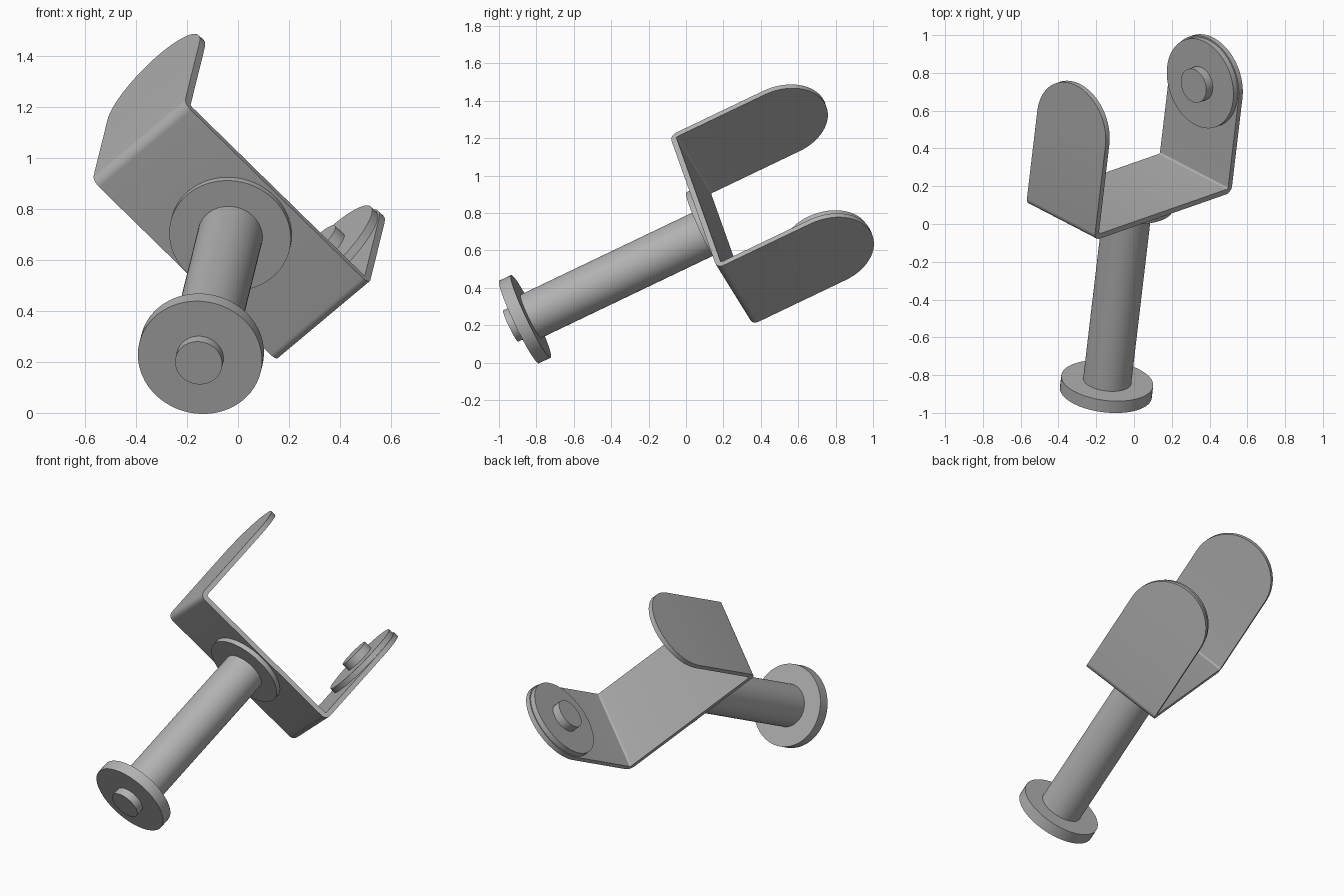
import bpy, bmesh, math
from mathutils import Matrix, Vector

cube = bpy.data.objects.get("Cube")
if cube:
    bpy.data.objects.remove(cube, do_unlink=True)

grey = bpy.data.materials.new("plain grey metal")
grey.use_nodes = True
COLOUR = (0.45, 0.45, 0.45, 1)
grey.diffuse_color = COLOUR
grey.node_tree.nodes["Principled BSDF"].inputs["Base Color"].default_value = COLOUR

# Tilted frame: x spans the fork, y is the plate width, z runs along the shaft
axis = Vector((0.106, 0.897, 0.429)).normalized()
across = Vector((-0.711, 0.375, -0.593))
across = (across - axis * across.dot(axis)).normalized()
span = across.cross(axis)
frame = Matrix((span, across, axis)).transposed().to_4x4()
frame.translation = (-0.028, 0.133, 0.7075)

HALF_SPAN, HALF_WIDTH, PRONG, THICK, BEND = 0.523, 0.253, 0.557, 0.03, 0.04


def finish(name, bm, thickness=0):
    mesh = bpy.data.meshes.new(name)
    bm.to_mesh(mesh)
    bm.free()
    mesh.materials.append(grey)
    ob = bpy.data.objects.new(name, mesh)
    bpy.context.collection.objects.link(ob)
    ob.matrix_world = frame
    bpy.ops.object.select_all(action='DESELECT')
    ob.select_set(True)
    bpy.context.view_layer.objects.active = ob
    if thickness:
        mod = ob.modifiers.new("sheet", 'SOLIDIFY')
        mod.thickness = thickness
        mod.offset = -1
        mod.use_even_offset = True
        bpy.ops.object.modifier_apply(modifier=mod.name)
    bpy.ops.object.shade_smooth_by_angle(angle=math.radians(35))


def cylinder(name, radius, start, end):
    """Round part between two points on one local axis."""
    a, b = Vector(start), Vector(end)
    turn = (b - a).to_track_quat('Z', 'Y').to_matrix().to_4x4()
    bm = bmesh.new()
    bmesh.ops.create_cone(bm, cap_ends=True, segments=64, radius1=radius,
                          radius2=radius, depth=(b - a).length,
                          matrix=Matrix.Translation((a + b) / 2) @ turn)
    finish(name, bm)


# Fork: one bent strip with rounded prong tips
side = []
for i in range(25):
    a = math.pi / 2 * (1 - i / 24)
    side.append((HALF_SPAN, PRONG + HALF_WIDTH * math.sin(a), HALF_WIDTH * math.cos(a)))
for i in range(9):
    a = math.pi / 2 * i / 8
    side.append((HALF_SPAN - BEND + BEND * math.cos(a), BEND - BEND * math.sin(a), HALF_WIDTH))
stations = side + [(-x, z, w) for x, z, w in reversed(side)]
bm = bmesh.new()
rows = [(bm.verts.new((x, -w, z)), bm.verts.new((x, w, z))) for x, z, w in stations]
for (a, b), (c, d) in zip(rows, rows[1:]):
    bm.faces.new((a, c, d, b))
bmesh.ops.remove_doubles(bm, verts=bm.verts, dist=0.0001)
finish("fork_bracket", bm, THICK)

# Shaft with its mounting flange and end disc
cylinder("mounting_flange", 0.24, (0, 0, -0.03), (0, 0, 0.005))
cylinder("shaft", 0.128, (0, 0, -1.09), (0, 0, -0.02))
cylinder("end_disc", 0.245, (0, 0, -1.143), (0, 0, -1.073))
cylinder("end_knob", 0.093, (0, 0, -1.193), (0, 0, -1.13))

# Disc and knob inside the left prong
inner = HALF_SPAN - THICK
cylinder("prong_disc", 0.245, (inner + 0.01, 0, PRONG), (inner - 0.033, 0, PRONG))
cylinder("prong_knob", 0.093, (inner - 0.02, 0, PRONG), (inner - 0.083, 0, PRONG))
